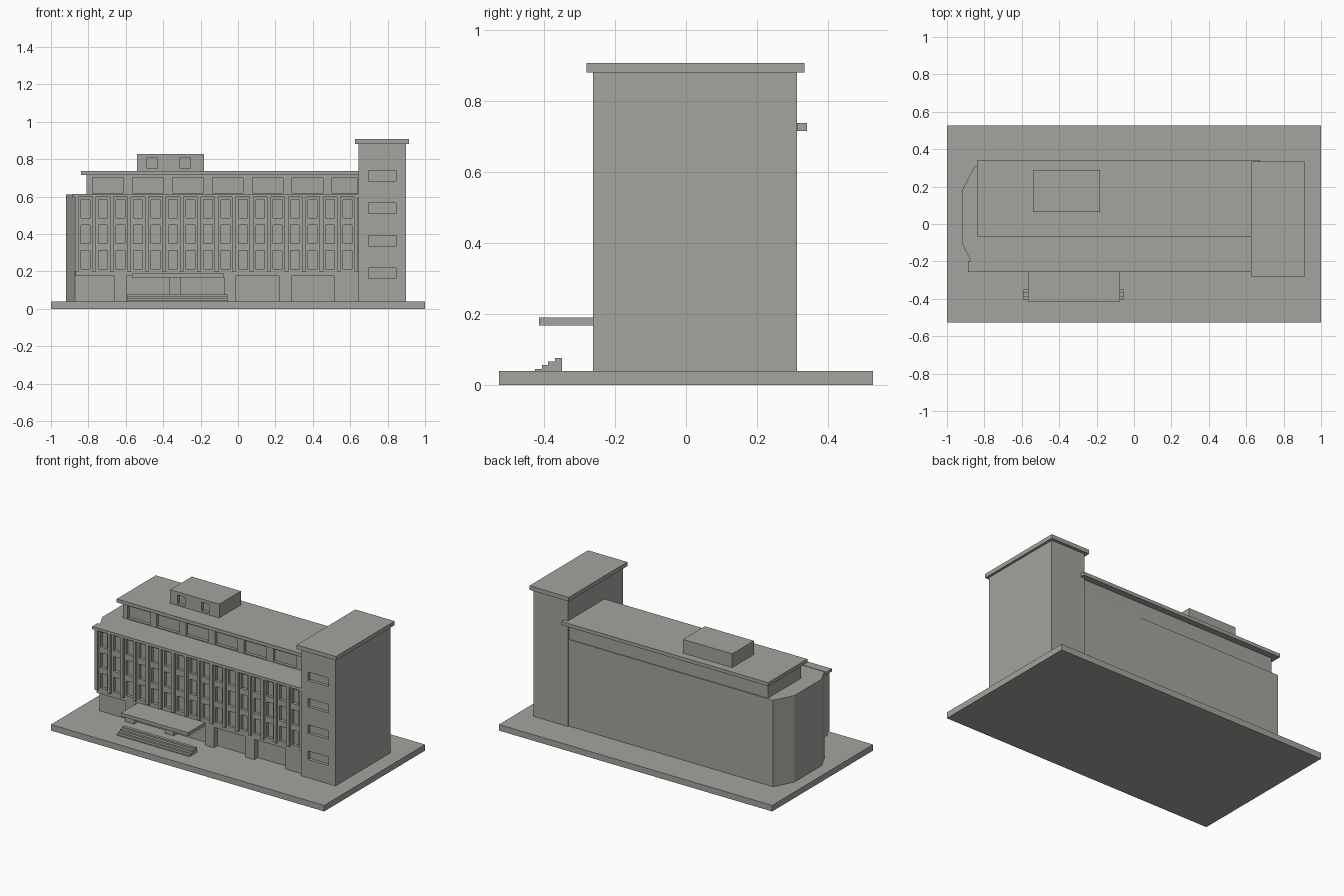
import bpy, bmesh

if "Cube" in bpy.data.objects:
    bpy.data.objects.remove(bpy.data.objects["Cube"])

GREY = bpy.data.materials.new("concrete grey")
GREY.diffuse_color = (0.37, 0.37, 0.342, 1)
GREY.use_nodes = True
GREY.node_tree.nodes["Principled BSDF"].inputs["Base Color"].default_value = GREY.diffuse_color


def finish(name, bm):
    bmesh.ops.recalc_face_normals(bm, faces=bm.faces[:])
    mesh = bpy.data.meshes.new(name)
    bm.to_mesh(mesh)
    bm.free()
    mesh.materials.append(GREY)
    ob = bpy.data.objects.new(name, mesh)
    bpy.context.collection.objects.link(ob)
    return ob


def boxes(name, specs):
    """One object from (x0, x1, y0, y1, z0, z1) boxes."""
    bm = bmesh.new()
    for x0, x1, y0, y1, z0, z1 in specs:
        vs = bmesh.ops.create_cube(bm, size=1)["verts"]
        for v in vs:
            v.co.x = x1 if v.co.x > 0 else x0
            v.co.y = y1 if v.co.y > 0 else y0
            v.co.z = z1 if v.co.z > 0 else z0
    return finish(name, bm)


def prism(name, outline, place, shift):
    """Outline placed in 3D and extruded by a shift."""
    bm = bmesh.new()
    face = bm.faces.new([bm.verts.new(place(p)) for p in outline])
    out = bmesh.ops.extrude_face_region(bm, geom=[face])["geom"]
    bmesh.ops.translate(bm, vec=shift,
                        verts=[g for g in out if isinstance(g, bmesh.types.BMVert)])
    return finish(name, bm)


def cut_windows(ob, rects, y_front, depth):
    """Recess (x0, x1, z0, z1) openings into the front of a block."""
    cutter = boxes("window_cutter", [(a, b, y_front - 0.05, y_front + depth, c, d)
                                     for a, b, c, d in rects])
    cutter.hide_render = True
    mod = ob.modifiers.new("windows", 'BOOLEAN')
    mod.operation = 'DIFFERENCE'
    mod.solver = 'EXACT'
    mod.object = cutter
    bpy.context.view_layer.objects.active = ob
    bpy.ops.object.modifier_apply(modifier=mod.name)
    bpy.data.objects.remove(cutter)


# Ground slab
boxes("ground_slab", [(-1, 1, -0.527, 0.527, 0, 0.04)])

# Stair tower with cap and four front windows
tower = boxes("tower", [(0.645, 0.897, -0.262, 0.313, 0.04, 0.88)])
cut_windows(tower, [(0.697, 0.846, z, z + 0.056) for z in (0.161, 0.335, 0.509, 0.684)],
            -0.262, 0.02)
boxes("tower_cap", [(0.625, 0.913, -0.28, 0.333, 0.88, 0.907)])

# Main block with the faceted left end
prism("main_block",
      [(0.645, -0.2), (0.645, 0.305), (-0.853, 0.308), (-0.919, 0.18),
       (-0.919, -0.105), (-0.872, -0.2)],
      lambda p: (p[0], p[1], 0.04), (0, 0, 0.572))

# Front facade with a grid of windows
PITCH, FIRST = 0.0934, -0.815
facade = boxes("front_facade", [(-0.87, 0.645, -0.237, -0.199, 0.175, 0.6)])
cut_windows(facade,
            [(FIRST + i * PITCH - 0.024, FIRST + i * PITCH + 0.024, z, z + 0.098)
             for i in range(16) for z in (0.213, 0.349, 0.486)], -0.237, 0.02)

# Vertical fins between the window bays
boxes("facade_fins", [(x - 0.01, x + 0.01, -0.253, -0.236, 0.2, 0.597)
                      for x in (FIRST + (i - 0.5) * PITCH for i in range(17))])

# Cornice above the facade
boxes("cornice", [(-0.888, 0.645, -0.256, -0.199, 0.597, 0.615),
                  (-0.888, -0.85, -0.256, -0.218, 0.597, 0.615)])

# Ground floor pillars and the solid bay beside the tower
boxes("ground_pillars", [(x, x + 0.065, -0.237, -0.199, 0.04, 0.176)
                         for x in (-0.66, -0.37, -0.075, 0.22)]
      + [(0.513, 0.645, -0.237, -0.199, 0.04, 0.176)])

# Set-back upper floor with wide windows
upper = boxes("upper_floor", [(-0.81, 0.645, -0.045, 0.3, 0.605, 0.717)])
cut_windows(upper, [(-0.777 + i * 0.2133, min(-0.612 + i * 0.2133, 0.64), 0.618, 0.7)
                    for i in range(7)], -0.045, 0.02)
boxes("upper_roof", [(-0.84, 0.645, -0.068, 0.341, 0.715, 0.738),
                     (0.64, 0.673, 0.3135, 0.341, 0.715, 0.738)])

# Rooftop plant room with two small windows
plant = boxes("roof_room", [(-0.541, -0.182, 0.064, 0.29, 0.737, 0.829)])
cut_windows(plant, [(x, x + 0.056, 0.749, 0.808) for x in (-0.487, -0.311)], 0.064, 0.02)

# Entrance canopy
boxes("entrance_canopy", [(-0.566, -0.075, -0.414, -0.23, 0.168, 0.19)])

# Entrance steps, stepped profile extruded sideways
prism("entrance_steps",
      [(-0.425, 0.04), (-0.425, 0.046), (-0.406, 0.046), (-0.406, 0.056),
       (-0.388, 0.056), (-0.388, 0.066), (-0.369, 0.066), (-0.369, 0.076),
       (-0.349, 0.076), (-0.349, 0.04)],
      lambda p: (-0.59, p[0], p[1]), (0.533, 0, 0))
